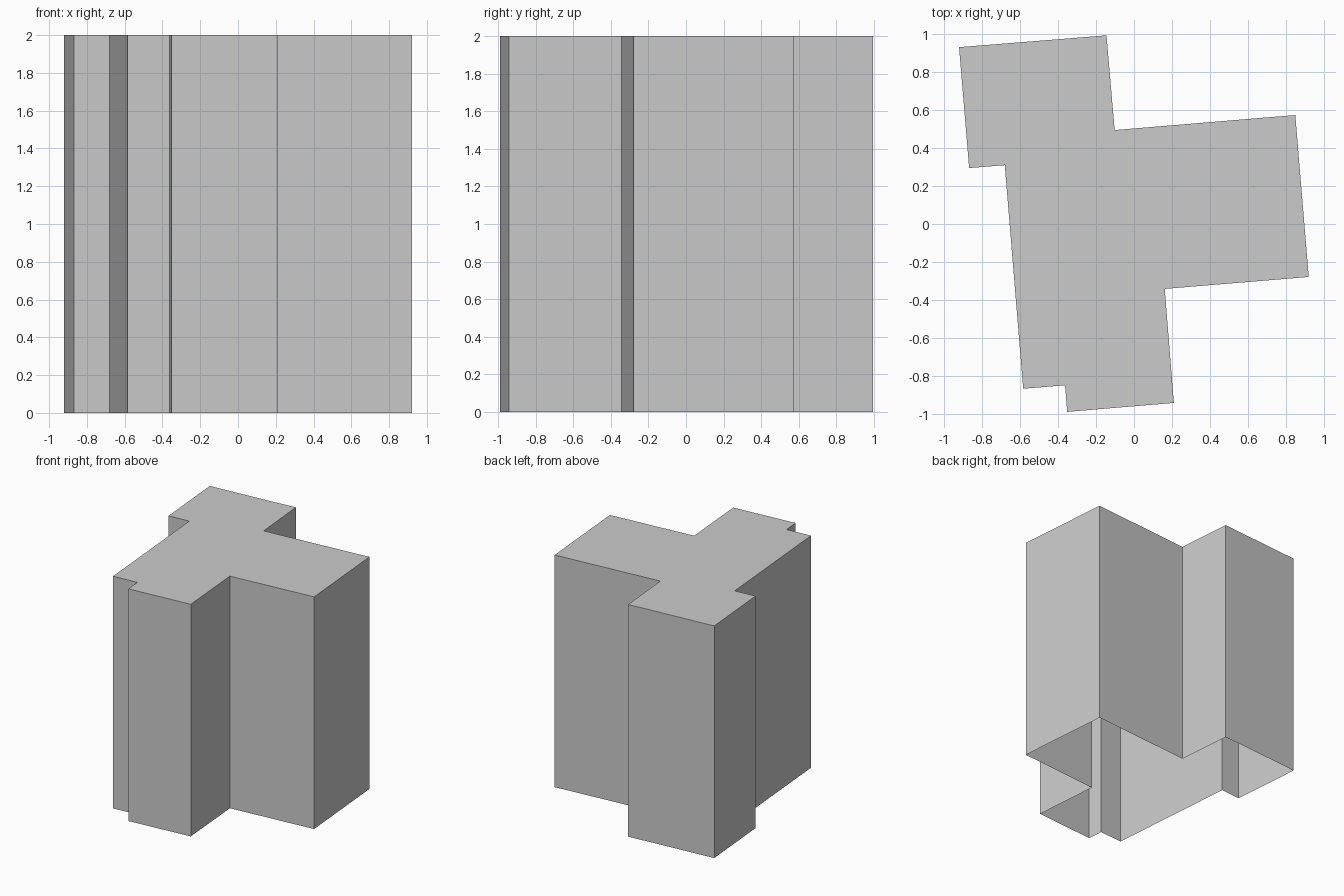
import bpy
import bmesh

if "Cube" in bpy.data.objects:
    bpy.data.objects.remove(bpy.data.objects["Cube"])

HEIGHT = 2.0

# Slightly rotated stepped floor plan (counter-clockwise)
plan = [
    (-0.922, 0.932), (-0.869, 0.295), (-0.681, 0.310), (-0.584, -0.868),
    (-0.363, -0.850), (-0.352, -0.990), (0.210, -0.943), (0.162, -0.342),
    (0.921, -0.279), (0.850, 0.574), (-0.102, 0.495), (-0.145, 0.994),
]

bm = bmesh.new()
base = [bm.verts.new((x, y, 0)) for x, y in plan]
roof = [bm.verts.new((x, y, HEIGHT)) for x, y in plan]

# Outer walls
n = len(plan)
for i in range(n):
    j = (i + 1) % n
    bm.faces.new((base[i], base[j], roof[j], roof[i]))

# Flat roof; the underside stays open
bm.faces.new(roof)

mesh = bpy.data.meshes.new("building_block")
bm.to_mesh(mesh)
bm.free()
bpy.context.collection.objects.link(bpy.data.objects.new("building_block", mesh))
